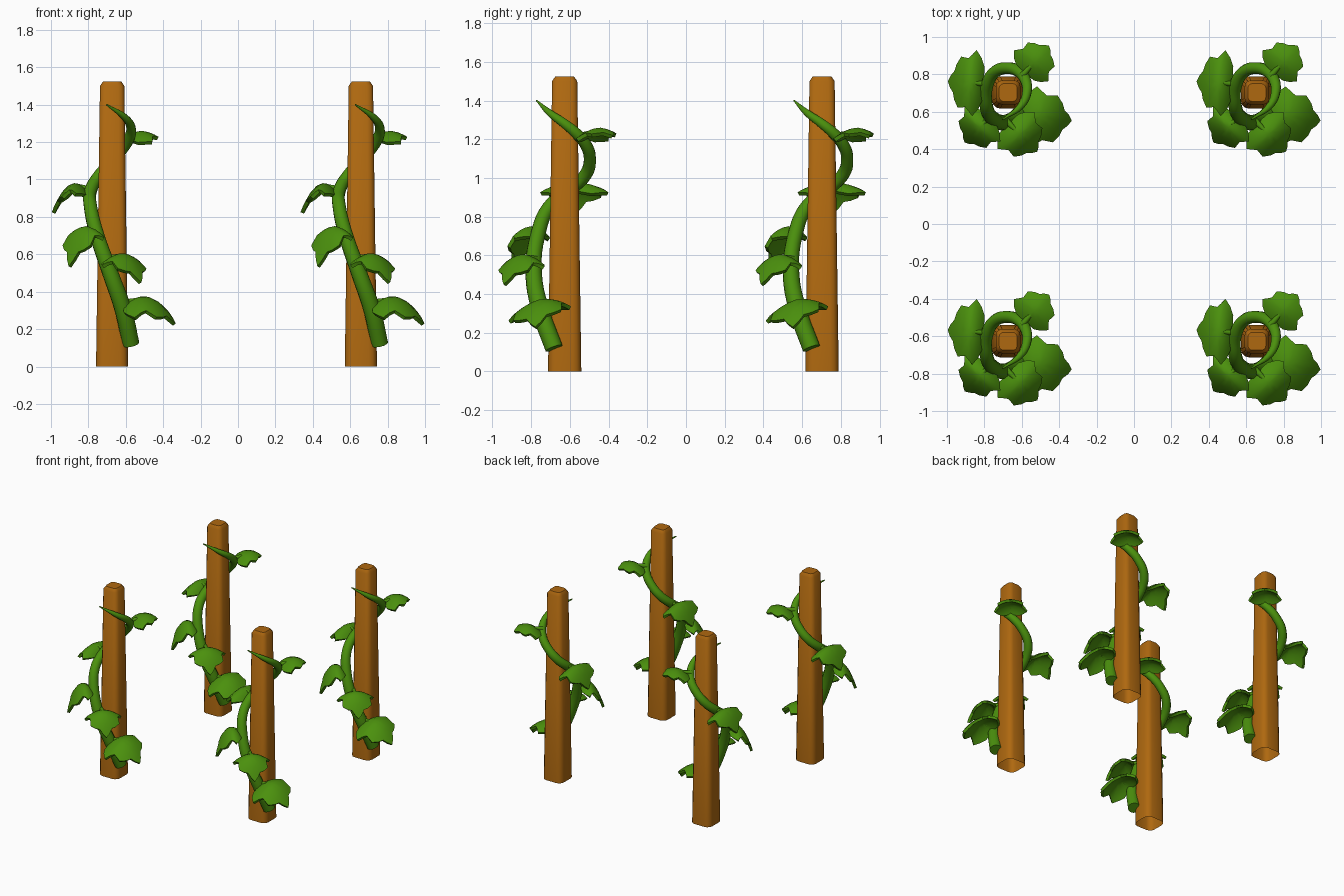
import bpy, bmesh, math
from mathutils import Vector

if "Cube" in bpy.data.objects:
    bpy.data.objects.remove(bpy.data.objects["Cube"])


def material(name, rgb):
    m = bpy.data.materials.new(name)
    m.diffuse_color = (*rgb, 1)
    m.use_nodes = True
    m.node_tree.nodes["Principled BSDF"].inputs["Base Color"].default_value = m.diffuse_color
    return m


WOOD = material("brown wood", (0.43, 0.14, 0.005))
GREEN = material("leaf green", (0.07, 0.28, 0.004))


def add_object(name, mesh, loc=(0, 0, 0), angle=35):
    ob = bpy.data.objects.new(name, mesh)
    bpy.context.collection.objects.link(ob)
    ob.location = loc
    if angle:
        bpy.ops.object.select_all(action='DESELECT')
        ob.select_set(True)
        bpy.context.view_layer.objects.active = ob
        bpy.ops.object.shade_smooth_by_angle(angle=math.radians(angle))
    return ob


def pole_mesh():
    # tapered post with rounded corners, chamfered top and open bottom
    bm = bmesh.new()
    rings = []
    for z, h in ((0, 0.086), (1.5, 0.065), (1.525, 0.048)):
        r = h * 0.5
        ring = []
        for q in range(4):
            a0 = q * math.pi / 2
            cx = (h - r) * (1 if q in (0, 3) else -1)
            cy = (h - r) * (1 if q in (0, 1) else -1)
            for k in range(4):
                a = a0 + k * math.pi / 6
                ring.append(bm.verts.new((cx + r * math.cos(a), cy + r * math.sin(a), z)))
        rings.append(ring)
    n = len(rings[0])
    for a, b in zip(rings, rings[1:]):
        for i in range(n):
            j = (i + 1) % n
            bm.faces.new((a[i], a[j], b[j], b[i]))
    bm.faces.new(rings[-1])
    me = bpy.data.meshes.new("pole")
    bm.to_mesh(me)
    bm.free()
    me.materials.append(WOOD)
    return me


def tube_mesh(name, pts, res=5):
    # tapered round tube along x, y, z, radius points
    cu = bpy.data.curves.new(name, 'CURVE')
    cu.dimensions = '3D'
    cu.bevel_depth = 1
    cu.bevel_resolution = 4
    cu.resolution_u = res
    cu.use_fill_caps = True
    sp = cu.splines.new('BEZIER')
    sp.bezier_points.add(len(pts) - 1)
    for bp, (x, y, z, r) in zip(sp.bezier_points, pts):
        bp.co = (x, y, z)
        bp.radius = r
        bp.handle_left_type = bp.handle_right_type = 'AUTO'
    ob = bpy.data.objects.new(name, cu)
    bpy.context.collection.objects.link(ob)
    dg = bpy.context.evaluated_depsgraph_get()
    me = bpy.data.meshes.new_from_object(ob.evaluated_get(dg))
    bpy.data.objects.remove(ob)
    bpy.data.curves.remove(cu)
    me.materials.clear()
    me.materials.append(GREEN)
    return me


# half outline of a lobed leaf: along, across (in leaf lengths)
HALF = [(0.0, 0.0), (-0.05, 0.12), (-0.04, 0.32), (0.06, 0.48), (0.22, 0.62), (0.34, 0.53),
        (0.44, 0.46), (0.66, 0.48), (0.78, 0.33), (0.83, 0.20), (0.93, 0.11), (1.0, 0.0)]
OUTLINE = HALF + [(u, -v) for u, v in HALF[-2:0:-1]]


def leaf_mesh(base, heading, size, width, rise, drop, curl, roll):
    a = math.radians(heading)
    ca, sa = math.cos(a), math.sin(a)

    def place(u, v):
        z = rise * u - drop * u * u - curl * v * v - 0.02 * abs(v) + roll * v
        u, v = u * size, v * width
        return Vector((base[0] + u * ca - v * sa, base[1] + u * sa + v * ca, base[2] + z))

    bm = bmesh.new()
    c = 0.35
    mid = bm.verts.new(place(c, 0))
    prev = None
    n = len(OUTLINE)
    for t in (0.3, 0.6, 0.85, 1.0):
        ring = [bm.verts.new(place(c + (u - c) * t, v * t)) for u, v in OUTLINE]
        for i in range(n):
            j = (i + 1) % n
            if prev:
                bm.faces.new((prev[i], ring[i], ring[j], prev[j]))
            else:
                bm.faces.new((mid, ring[i], ring[j]))
        prev = ring
    bm.normal_update()
    if mid.normal.z < 0:
        bmesh.ops.reverse_faces(bm, faces=bm.faces[:])
    # thickness
    top = bm.faces[:]
    dup = bmesh.ops.duplicate(bm, geom=bm.verts[:] + bm.edges[:] + top)
    low = [g for g in dup['geom'] if isinstance(g, bmesh.types.BMVert)]
    lowf = [g for g in dup['geom'] if isinstance(g, bmesh.types.BMFace)]
    bm.normal_update()
    for v, nrm in [(v, v.normal.copy()) for v in low]:
        v.co -= nrm * 0.02
    bmesh.ops.reverse_faces(bm, faces=lowf)
    bmesh.ops.bridge_loops(bm, edges=[e for e in bm.edges if e.is_boundary])
    bmesh.ops.recalc_face_normals(bm, faces=bm.faces[:])
    me = bpy.data.meshes.new("leaf")
    bm.to_mesh(me)
    bm.free()
    me.materials.append(GREEN)
    return me, place(0.22, 0) - Vector((0, 0, 0.012))


# vine winding around the pole: x, y, z, radius
VINE = [(.10, -.055, .12, .046), (.06, -.12, .30, .046), (-.01, -.16, .5, .043),
        (-.08, -.14, .70, .039), (-.115, -.08, .85, .036), (-.115, .03, .94, .034),
        (-.07, .11, 1.02, .033), (0, .13, 1.10, .032), (.06, .11, 1.17, .031),
        (.095, .06, 1.23, .029), (.10, 0, 1.28, .025), (.07, -.07, 1.33, .019),
        (-.03, -.145, 1.40, .004)]

# leaves: vine point, heading, length, width, rise, drop, curl, roll
LEAVES = [((.05, -.12, .34), -6, .262, .262, .20, .31, .15, .06),
          ((-.01, -.15, .58), -45, .205, .225, .18, .31, .13, .0),
          ((-.09, -.12, .725), -134, .175, .215, .20, .39, .13, .0),
          ((-.11, .045, .945), 176, .183, .285, .22, .34, .10, .0),
          ((.075, .09, 1.22), 48, .185, .20, .16, .16, .08, .0)]

parts = [("pole", pole_mesh(), 40), ("vine", tube_mesh("vine", VINE), 60)]
for i, (p, head, *bend) in enumerate(LEAVES, 1):
    a = math.radians(head)
    gap = 0.03
    base = (p[0] + gap * math.cos(a), p[1] + gap * math.sin(a), p[2])
    me, hub = leaf_mesh(base, head, *bend)
    parts.append((f"leaf_{i}", me, 40))
    stalk = tube_mesh("stalk", [(*p, .017), (*hub, .011)], 1)
    parts.append((f"leaf_stalk_{i}", stalk, 60))

# four identical climbing plants at the corners
first = True
for cx in (-0.673, 0.657):
    for cy in (-0.627, 0.703):
        for name, me, ang in parts:
            add_object(name, me, (cx, cy, 0), ang if first else None)
        first = False
